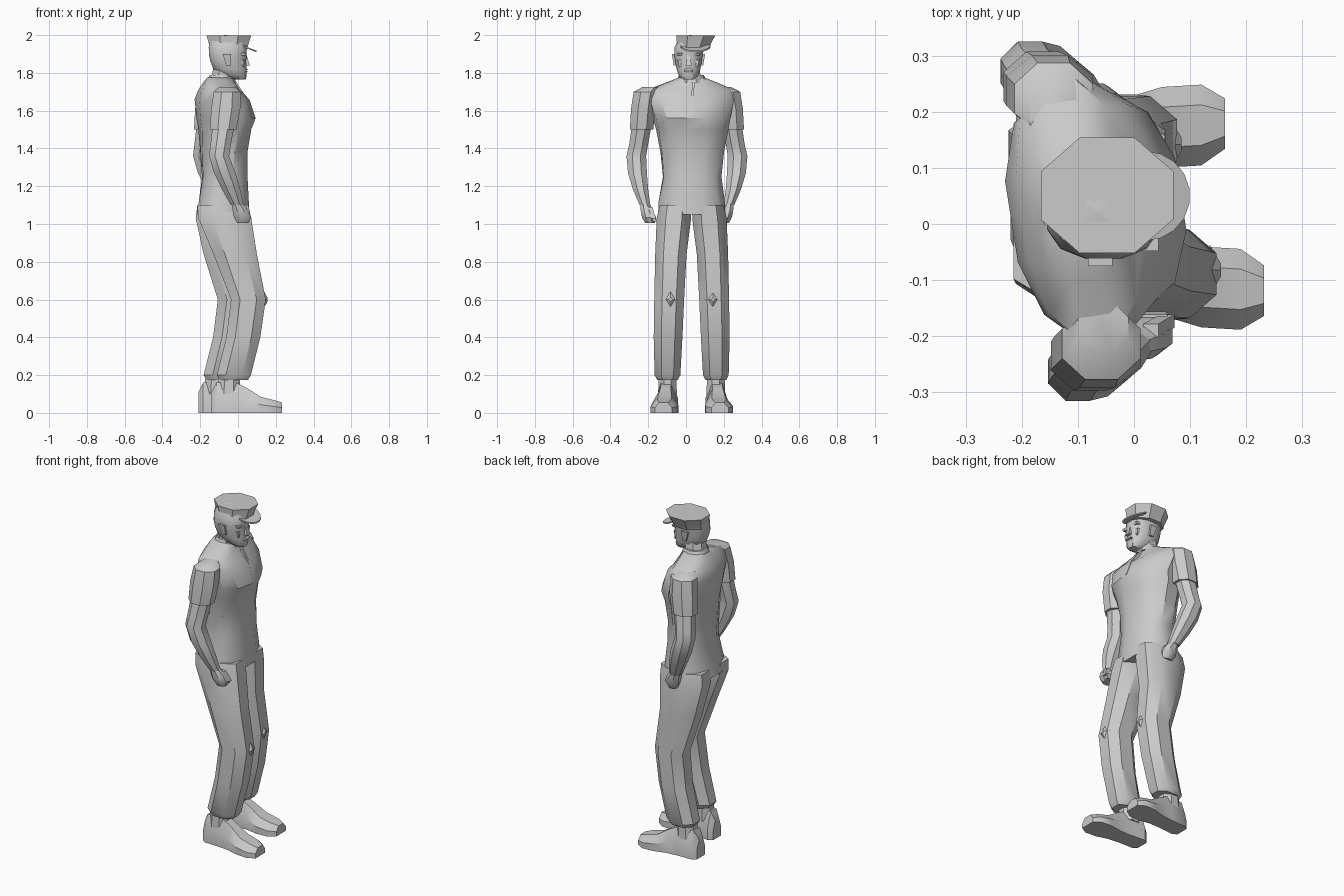
import bpy
import bmesh
from math import sin, cos, pi, radians, copysign
from mathutils import Vector, Matrix

default_cube = bpy.data.objects.get("Cube")
if default_cube:
    bpy.data.objects.remove(default_cube, do_unlink=True)

GREY = (0.6, 0.6, 0.6, 1.0)
plain_grey = bpy.data.materials.new("plain_grey")
plain_grey.use_nodes = True
plain_grey.diffuse_color = GREY
shader = next(n for n in plain_grey.node_tree.nodes if n.type == 'BSDF_PRINCIPLED')
shader.inputs["Base Color"].default_value = GREY


def loft(name, rings, smooth_angle=35):
    """Skin a list of equal-length point rings and cap both ends."""
    bm = bmesh.new()
    loops = [[bm.verts.new(point) for point in ring] for ring in rings]
    count = len(loops[0])
    for low, high in zip(loops, loops[1:]):
        for i in range(count):
            j = (i + 1) % count
            bm.faces.new((low[i], low[j], high[j], high[i]))
    bm.faces.new(list(reversed(loops[0])))
    bm.faces.new(loops[-1])
    bmesh.ops.recalc_face_normals(bm, faces=bm.faces[:])
    mesh = bpy.data.meshes.new(name)
    bm.to_mesh(mesh)
    bm.free()
    mesh.materials.append(plain_grey)
    obj = bpy.data.objects.new(name, mesh)
    bpy.context.collection.objects.link(obj)
    bpy.ops.object.select_all(action='DESELECT')
    obj.select_set(True)
    bpy.context.view_layer.objects.active = obj
    bpy.ops.object.shade_smooth_by_angle(angle=radians(smooth_angle))
    return obj


def ring(x, y, z, rx, ry, yaw=0, sides=8, power=1.0):
    """Horizontal ring with flat sides, boxier when power is below one."""
    grow = 1 / cos(pi / sides) ** power
    turn = Matrix.Rotation(radians(yaw), 3, 'Z')
    points = []
    for i in range(sides):
        a = 2 * pi * (i + 0.5) / sides
        px = copysign(abs(cos(a)) ** power, cos(a)) * rx * grow
        py = copysign(abs(sin(a)) ** power, sin(a)) * ry * grow
        points.append(Vector((x, y, z)) + turn @ Vector((px, py, 0)))
    return points


def wedge(name, base, tip, base_size, tip_size):
    """Small four-sided block running from base to tip along z."""
    rings = []
    for (x, y, z), (dx, dy) in ((base, base_size), (tip, tip_size)):
        rings.append([(x + i * dx, y + j * dy, z)
                      for i, j in ((-1, -1), (1, -1), (1, 1), (-1, 1))])
    return loft(name, rings)


# Torso, turned gradually towards the shoulders
torso = [
    (-.08, .03, 1.05, .14, .178, 0),
    (-.075, .03, 1.12, .132, .175, 0),
    (-.07, .033, 1.25, .118, .153, 3),
    (-.075, .033, 1.38, .12, .165, 6),
    (-.07, .033, 1.5, .132, .187, 9),
    (-.063, .03, 1.56, .148, .2, 9),
    (-.085, .025, 1.66, .135, .225, 9),
    (-.1, .025, 1.71, .1, .23, 9),
    (-.1, .03, 1.75, .08, .13, 6),
    (-.095, .03, 1.775, .068, .07, 0),
]
loft("torso", [ring(*s, sides=12, power=.85) for s in torso])

# Shirt placket and open collar
loft("placket", [[(x, .034 + d, z), (x, .046 + d, z), (x - .03, .046 + d, z), (x - .03, .034 + d, z)]
                 for x, z, d in ((.085, 1.57, -.01), (.052, 1.66, -.008), (-.008, 1.75, 0))])
loft("collar", [ring(-.09, .03, 1.75, .08, .078, sides=10),
                ring(-.085, .028, 1.79, .064, .062, sides=10)])

# Neck
loft("neck", [ring(-.09, .03, 1.73, .065, .06), ring(-.075, .02, 1.8, .06, .055),
              ring(-.065, .013, 1.87, .06, .055)])

# Head from chin to crown
head = [
    (.012, .013, 1.765, .028, .028),
    (-.02, .013, 1.785, .066, .05),
    (-.042, .013, 1.82, .088, .063),
    (-.052, .013, 1.86, .094, .07),
    (-.054, .013, 1.895, .1, .075),
    (-.055, .018, 1.935, .1, .078),
    (-.055, .03, 1.97, .095, .075),
]
loft("head", [ring(*s, sides=12, power=.85) for s in head], 40)

# Face
wedge("nose", (.045, .014, 1.84), (.035, .014, 1.895), (.018, .016), (.01, .007))
wedge("upper_lip", (.04, .014, 1.814), (.036, .014, 1.825), (.014, .026), (.01, .015))
wedge("lower_lip", (.032, .014, 1.798), (.04, .014, 1.81), (.012, .016), (.012, .024))
wedge("chin", (.022, .014, 1.768), (.026, .014, 1.79), (.018, .02), (.016, .026))
for label, side in (("left", 1), ("right", -1)):
    wedge(label + "_brow", (.026, .013 + side * .035, 1.893), (.03, .013 + side * .035, 1.905),
          (.012, .024), (.014, .026))
    wedge(label + "_cheek", (.01, .013 + side * .035, 1.83), (.02, .013 + side * .04, 1.868),
          (.02, .014), (.012, .018))
    wedge(label + "_ear", (-.05, .013 + side * .068, 1.84), (-.06, .013 + side * .074, 1.9),
          (.012, .01), (.022, .014))

# Cap with a flared crown, top button and visor
loft("cap", [ring(-.05, .035, 1.925, .1, .083), ring(-.049, .04, 1.945, .102, .087),
             ring(-.048, .051, 1.997, .118, .103)], 25)
loft("cap_button", [ring(-.066, .022, 1.996, .025, .025, sides=4),
                    ring(-.066, .022, 2.0, .003, .003, sides=4)])
visor = []
for drop in (0, .008):
    arc = [radians(a) for a in range(-90, 91, 20)]
    visor.append([(.02 + .08 * cos(a), .05 + .08 * sin(a), 1.947 - .03 * cos(a) - drop) for a in arc])
loft("visor", visor)

# Arms: sleeve, bare arm, fist and thumb; the left one hangs further back
sleeve = [
    (-.055, .19, 1.725, .045, .045),
    (-.058, .218, 1.7, .07, .064),
    (-.065, .232, 1.61, .077, .064),
    (-.078, .24, 1.5, .07, .062),
]
bare_arm = [
    (-.075, .238, 1.53, .058, .052),
    (-.092, .256, 1.42, .054, .05),
    (-.1, .268, 1.36, .053, .052),
    (-.07, .262, 1.27, .057, .05),
    (-.035, .245, 1.18, .048, .04),
    (-.004, .222, 1.1, .034, .028),
]
fist = [
    (-.004, .222, 1.11, .03, .025),
    (.014, .213, 1.07, .042, .032),
    (.024, .203, 1.035, .045, .035),
    (.026, .196, 1.005, .03, .026),
]
for label, side, back in (("left", 1, -.085), ("right", -1, 0)):
    for part, table in (("sleeve", sleeve), ("arm", bare_arm), ("fist", fist)):
        loft(f"{label}_{part}", [ring(x + back, .005 + side * y, z, rx, ry)
                                 for x, y, z, rx, ry in table])
    wedge(label + "_thumb", (.06 + back, .005 + side * .178, 1.03),
          (.03 + back, .005 + side * .195, 1.09), (.012, .012), (.014, .012))
    wedge(label + "_fingers", (.03 + back, .005 + side * .175, 1.012),
          (.03 + back, .005 + side * .178, 1.045), (.026, .014), (.03, .012))

# Legs and shoes; the left leg stands behind the right one
trouser = [
    (-.08, .09, 1.1, .135, .08),
    (-.07, .094, 1.03, .14, .091),
    (-.015, .11, .84, .115, .083),
    (.055, .119, .6, .092, .079),
    (.028, .125, .4, .09, .076),
    (-.022, .128, .2, .09, .068),
    (-.022, .128, .175, .075, .055),
]
ankle = [(-.045, .128, .22, .055, .045), (-.05, .128, .1, .06, .05)]
shoe_profile = ((-.14, .038, .11), (-.115, .055, .16), (-.02, .052, .165), (.05, .055, .13),
                (.12, .072, .085), (.19, .072, .068), (.232, .045, .055))

for label, side, back in (("left", 1, -.07), ("right", -1, 0)):
    rings = []
    for x, y, z, rx, ry in trouser:
        offset = back * min(1, (1.1 - z) / .35)
        rings.append(ring(x + offset, .03 + side * y, z, rx, ry, power=.85))
    loft(label + "_trouser_leg", rings)
    loft(label + "_ankle", [ring(x + back, .03 + side * y, z, rx, ry) for x, y, z, rx, ry in ankle])

    # Knee crease: a shallow diamond on the front
    knee_y = .03 + side * .112
    knee = [[(x + back, knee_y + s * dy, .6 + s * dz) for dy, dz in
             ((-.045, 0), (0, -.05), (.045, 0), (0, .05))] for x, s in ((.135, 1), (.155, .25))]
    loft(label + "_knee", knee)

    # Shoe, splayed slightly outwards
    rings = []
    for x, w, h in shoe_profile:
        centre = .03 + side * (.135 + .06 * x)
        outline = ((-w, 0), (w, 0), (w, h * .5), (w * .5, h), (-w * .5, h), (-w, h * .5))
        rings.append([(x + back, centre + dy, z) for dy, z in outline])
    loft(label + "_shoe", rings)
